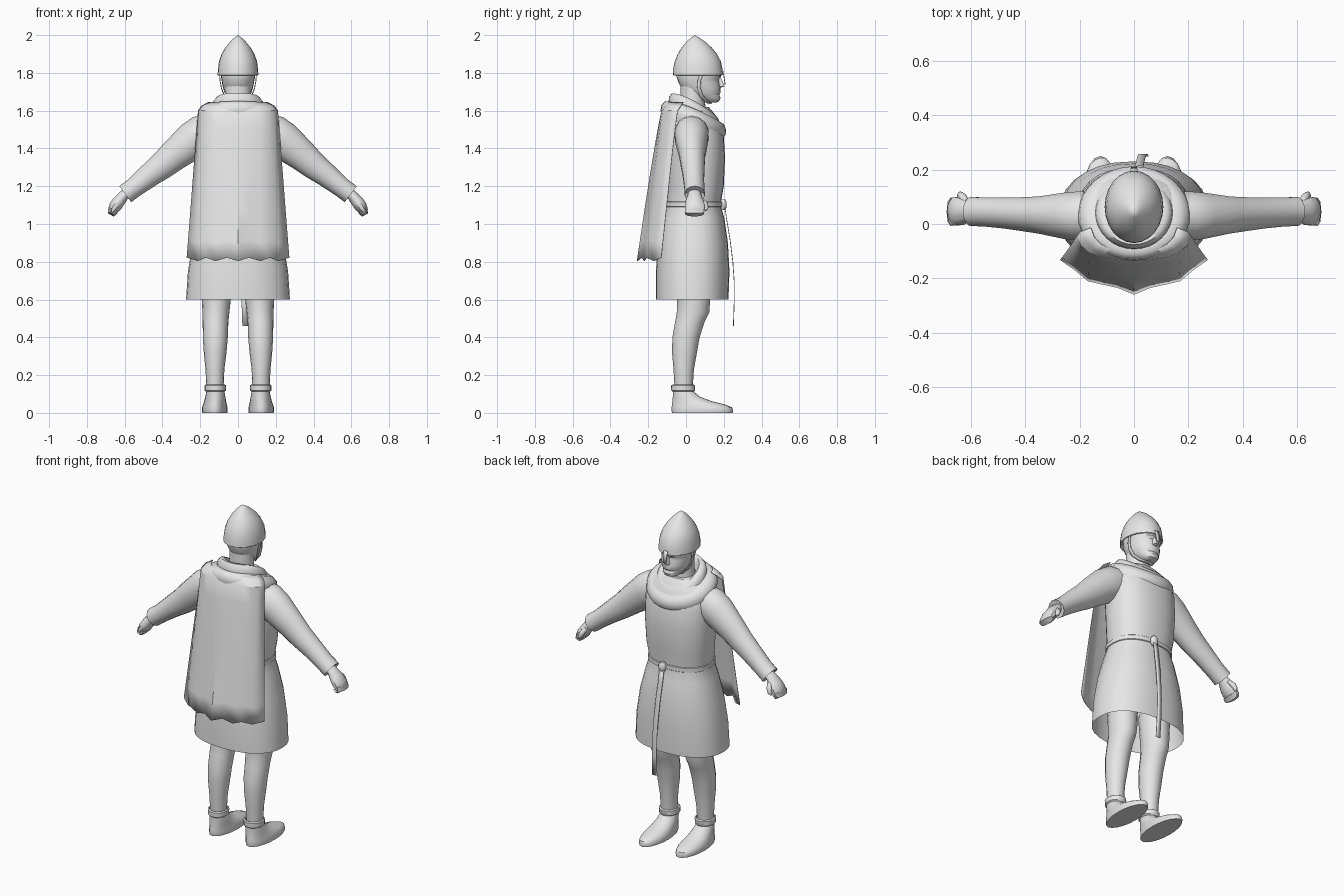
import bpy, bmesh, math
from mathutils import Vector

cloth = bpy.data.materials.new("plain_grey")
cloth.diffuse_color = (0.8, 0.8, 0.8, 1)


def make(name, rows, closed=True, caps=(False, False), mirror=False, angle=45, solid=0):
    """Skin a list of equal-length point rows."""
    bm = bmesh.new()
    vs = [[bm.verts.new(p) for p in r] for r in rows]
    n = len(rows[0])
    for a, b in zip(vs, vs[1:]):
        for i in range(n if closed else n - 1):
            j = (i + 1) % n
            bm.faces.new((a[i], a[j], b[j], b[i]))
    for cap, r in zip(caps, (vs[0], vs[-1])):
        if cap:
            bm.faces.new(r)
    bmesh.ops.remove_doubles(bm, verts=bm.verts, dist=0.0002)
    bmesh.ops.recalc_face_normals(bm, faces=bm.faces)
    me = bpy.data.meshes.new(name)
    bm.to_mesh(me)
    bm.free()
    me.materials.append(cloth)
    ob = bpy.data.objects.new(name, me)
    bpy.context.collection.objects.link(ob)
    if solid:
        m = ob.modifiers.new("thickness", 'SOLIDIFY')
        m.thickness = solid
    if mirror:
        ob.modifiers.new("mirror", 'MIRROR')
    bpy.ops.object.select_all(action='DESELECT')
    ob.select_set(True)
    bpy.context.view_layer.objects.active = ob
    bpy.ops.object.shade_smooth_by_angle(angle=math.radians(angle))
    return ob


def oval(z, rx, y0, y1, cx=0, p=2.0, n=24, zf=None):
    """Horizontal superellipse; zf is the height at the front if it slopes."""
    pts = []
    for i in range(n):
        a = 2 * math.pi * i / n
        c, s = math.cos(a), math.sin(a)
        x = math.copysign(abs(c) ** (2 / p), c)
        y = math.copysign(abs(s) ** (2 / p), s)
        h = z if zf is None else z + (zf - z) * ((1 + y) / 2) ** 1.6
        pts.append((cx + rx * x, (y0 + y1) / 2 + (y1 - y0) / 2 * y, h))
    return pts


def limb(sections, n=14):
    """Rings across a path in the xz plane: (x, y, z, in-plane radius, y radius)."""
    rows = []
    for k, (x, y, z, ru, rv) in enumerate(sections):
        a, b = sections[max(k - 1, 0)], sections[min(k + 1, len(sections) - 1)]
        d = Vector((b[0] - a[0], 0, b[2] - a[2])).normalized()
        u = Vector((-d.z, 0, d.x))
        rows.append([Vector((x, y, z)) + u * ru * math.cos(2 * math.pi * i / n)
                     + Vector((0, rv * math.sin(2 * math.pi * i / n), 0)) for i in range(n)])
    return rows


# Tunic, open at the hem
tunic = [(0.60, .275, -.16, .225), (0.75, .265, -.16, .23), (0.90, .24, -.147, .222),
         (1.03, .205, -.125, .203), (1.09, .187, -.105, .186), (1.12, .187, -.10, .186),
         (1.20, .197, -.098, .20), (1.35, .205, -.10, .207), (1.47, .205, -.11, .20),
         (1.56, .19, -.10, .17), (1.62, .12, -.07, .12)]
make("tunic", [oval(*t, p=2.3, n=28) for t in tunic], caps=(False, True))

# Belt, knot and hanging strap
make("belt", [oval(z, r, -.105 - e, .186 + e, p=2.3, n=28)
              for z, r, e in ((1.09, .188, .002), (1.093, .192, .006),
                              (1.117, .192, .006), (1.12, .188, .002))])
make("belt_knot", [oval(z, r, .18, .20 + r * .7, cx=.02, n=10)
                   for z, r in ((1.075, .012), (1.09, .023), (1.115, .023), (1.13, .012))],
     caps=(True, True))
strap = [(.018, .205, 1.11), (.02, .218, 1.02), (.024, .235, .92), (.028, .25, .8),
         (.031, .257, .7), (.034, .257, .58), (.038, .253, .46)]
make("belt_strap", [[(x - .015, y, z), (x + .015, y, z)] for x, y, z in strap],
     closed=False, solid=.004)

# Shoulder cowl with two rolls, high at the nape and low on the chest
cowl = [(1.55, .20, -.12, .195, 1.455), (1.60, .207, -.135, .21, 1.47),
        (1.63, .20, -.13, .212, 1.50), (1.65, .17, -.112, .20, 1.53),
        (1.648, .142, -.092, .175, 1.54), (1.672, .138, -.09, .172, 1.555),
        (1.692, .12, -.075, .158, 1.575), (1.688, .098, -.055, .14, 1.575),
        (1.63, .08, -.035, .12, 1.55)]
make("cowl", [oval(z, rx, a, b, zf=f, n=32) for z, rx, a, b, f in cowl], angle=60)

# Cape hanging behind, pleated at the middle and wavy at the hem
top = [(0, -.13), (.06, -.131), (.12, -.124), (.165, -.105), (.195, -.08), (.212, -.045)]
hem = [(0, -.26), (.06, -.235), (.12, -.222), (.17, -.21), (.215, -.172), (.272, -.132)]


def cape_row(t, lift=0.0, shrink=1.0):
    half = []
    for i, (a, b) in enumerate(zip(top, hem)):
        x = (a[0] + (b[0] - a[0]) * t) * shrink
        y = a[1] + (b[1] - a[1]) * t ** 0.9 + lift * .7
        half.append((x, y, 1.6 - .79 * t + lift + (.012 if i % 2 else -.006) * t ** 4))
    return [(-x, y, z) for x, y, z in half[:0:-1]] + half


make("cape", [cape_row(0, .045, .75), cape_row(0, .025, .92)] +
     [cape_row(k / 8) for k in range(9)], closed=False, angle=30, solid=.003)

# Sleeves with open, slightly flared cuffs
make("sleeve", limb([(.13, .03, 1.50, .085, .085), (.19, .03, 1.475, .103, .092),
                     (.24, .03, 1.443, .10, .088), (.34, .033, 1.362, .083, .07),
                     (.40, .036, 1.31, .073, .064), (.47, .04, 1.257, .063, .058),
                     (.55, .044, 1.193, .053, .054), (.597, .046, 1.158, .053, .055),
                     (.585, .046, 1.167, .042, .044)]), mirror=True)

# Hands: closed fist with curled fingers and a thumb
make("hand", limb([(.57, .045, 1.18, .026, .034), (.605, .045, 1.15, .028, .036),
                   (.632, .045, 1.118, .033, .05), (.652, .047, 1.09, .033, .055),
                   (.668, .047, 1.066, .022, .05), (.672, .047, 1.052, .008, .04)], n=10),
     caps=(True, True), mirror=True)
make("curled_fingers", limb([(.672, .045, 1.085, .012, .05), (.675, .045, 1.062, .015, .052),
                             (.66, .045, 1.052, .013, .05), (.642, .045, 1.066, .010, .045)], n=8),
     caps=(True, True), mirror=True)
make("thumb", limb([(.615, .075, 1.135, .014, .015), (.627, .096, 1.112, .015, .018),
                    (.638, .106, 1.088, .013, .014), (.645, .104, 1.072, .006, .007)], n=8),
     caps=(True, True), mirror=True)

# Legs
legs = [(.74, .115, .085, .035, .092), (.60, .115, .077, .04, .088), (.53, .117, .071, .037, .086),
        (.48, .119, .068, .02, .078), (.40, .12, .066, .0, .072), (.32, .121, .06, -.008, .066),
        (.23, .122, .05, -.012, .054), (.10, .122, .044, -.013, .046)]
make("leg", [oval(z, rx, cy - ry, cy + ry, cx=cx, n=16) for z, cx, rx, cy, ry in legs],
     caps=(True, True), mirror=True)

# Boots with a folded cuff
boots = [(.13, .042, -.06, .033, .12), (.15, .05, -.07, .04, .12), (.145, .057, -.079, .048, .12),
         (.118, .056, -.078, .048, .12), (.112, .048, -.07, .042, .12), (.085, .053, -.07, .075, .12),
         (.062, .058, -.072, .135, .121), (.045, .063, -.074, .205, .122),
         (.03, .067, -.076, .243, .123), (.01, .068, -.076, .25, .123), (0, .066, -.074, .247, .123)]
make("boot", [oval(z, rx, a, b, cx=cx, n=20) for z, rx, a, b, cx in boots],
     caps=(False, True), mirror=True)

# Neck and head
make("neck", [oval(z, r, a, b, n=16) for z, r, a, b in
              ((1.56, .08, -.03, .11), (1.65, .07, -.03, .10), (1.74, .07, -.03, .10))])
head = [(1.643, .022, .115, .162), (1.65, .04, .09, .176), (1.668, .056, .05, .183),
        (1.685, .066, .015, .176), (1.695, .071, .0, .183), (1.72, .079, -.025, .182),
        (1.75, .085, -.04, .176), (1.765, .087, -.045, .174), (1.78, .09, -.05, .185),
        (1.86, .088, -.045, .17)]
make("head", [oval(*h, p=2.15, n=24) for h in head], caps=(True, True), angle=35)
make("nose", [[(-w, .165, z), (-w * .4, y, z), (w * .4, y, z), (w, .165, z)] for w, y, z in
              ((.012, .172, 1.718), (.02, .203, 1.728), (.016, .200, 1.742), (.010, .184, 1.775))],
     caps=(True, True))

# Helmet with pointed crown, nose guard and chin strap
helmet = [(1.80, .094, -.055, .18), (1.787, .104, -.066, .19), (1.79, .108, -.07, .196),
          (1.82, .106, -.068, .193), (1.86, .101, -.06, .185), (1.90, .087, -.044, .164),
          (1.935, .066, -.022, .135), (1.965, .041, .003, .102), (1.985, .021, .025, .072),
          (2.0, .0, .046, .046)]
make("helmet", [oval(*h, n=24) for h in helmet])
make("nose_guard", [[(-w, y, z), (w, y, z)] for w, y, z in
                    ((.014, .197, 1.81), (.012, .203, 1.78), (.010, .209, 1.74))],
     closed=False, solid=.004)
side = [(.096, .085, 1.80), (.093, .07, 1.76), (.086, .068, 1.72), (.07, .08, 1.68),
        (.045, .105, 1.653), (0, .128, 1.639)]
make("chin_strap", [[(x, y - .009, z - .002), (x, y + .009, z + .002)] for x, y, z in side],
     closed=False, mirror=True, solid=.004)
